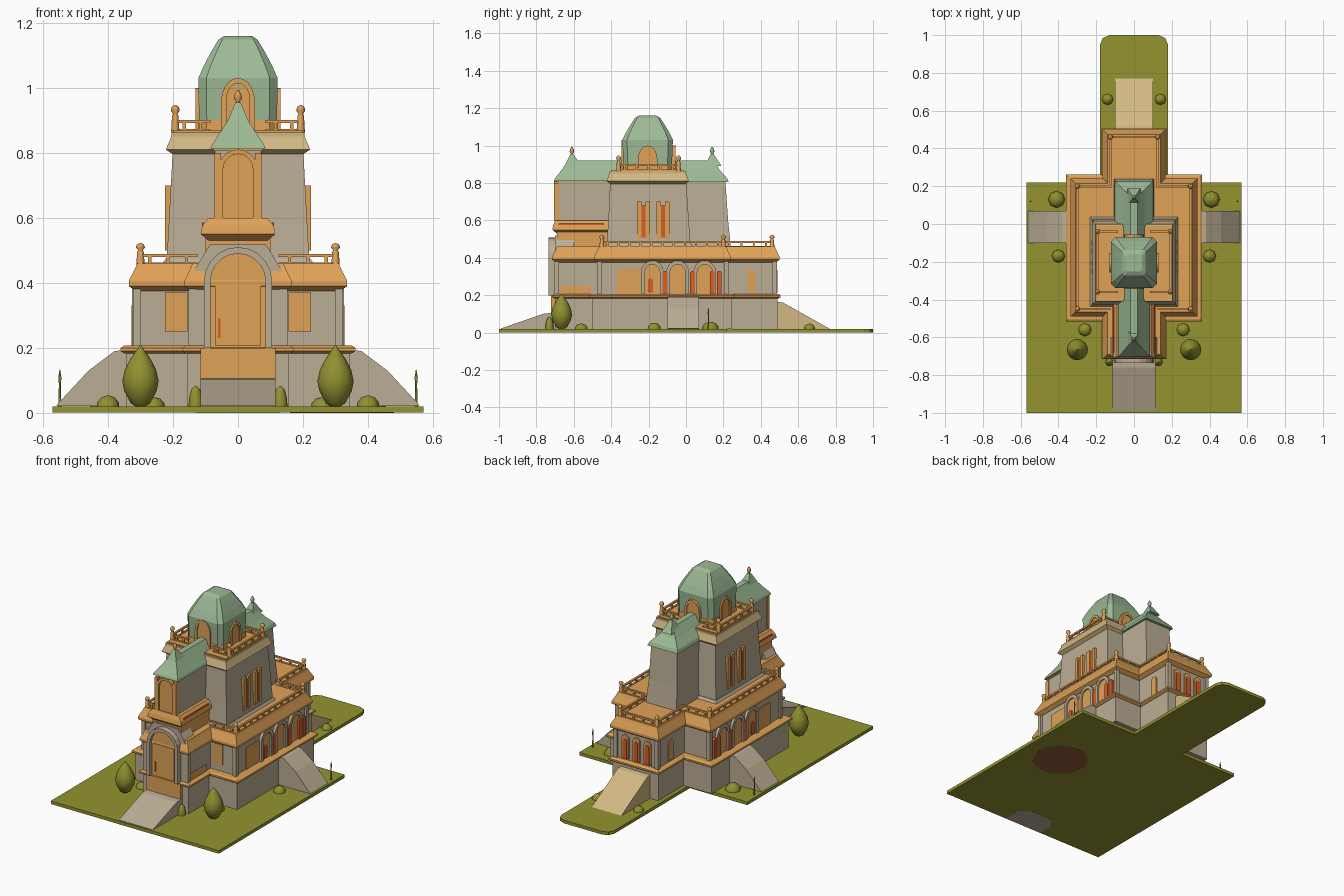
import bpy, bmesh, math
from mathutils import Matrix, Vector

if "Cube" in bpy.data.objects:
    bpy.data.objects.remove(bpy.data.objects["Cube"])

def material(name, r, g, b):
    m = bpy.data.materials.new(name)
    m.diffuse_color = [((c / 255 + 0.055) / 1.055) ** 2.4 for c in (r, g, b)] + [1]
    m.use_nodes = True
    m.node_tree.nodes["Principled BSDF"].inputs["Base Color"].default_value = m.diffuse_color
    return m

STONE = material("grey stone", 187, 174, 149)
ORANGE = material("orange sandstone", 224, 162, 87)
TAN = material("tan paving", 210, 184, 132)
GREEN = material("copper green roof", 157, 186, 149)
GRASS = material("olive grass", 147, 148, 47)
LEAF = material("olive leaves", 143, 145, 48)
RED = material("red window", 216, 94, 38)
BROWN = material("brown earth", 150, 90, 58)

def finish(name, bm, mat, smooth=False):
    bmesh.ops.recalc_face_normals(bm, faces=bm.faces)
    me = bpy.data.meshes.new(name)
    bm.to_mesh(me)
    bm.free()
    me.materials.append(mat)
    for p in me.polygons:
        p.use_smooth = smooth and len(p.vertices) == 4
    ob = bpy.data.objects.new(name, me)
    bpy.context.collection.objects.link(ob)
    return ob

def loft(name, levels, mat):
    """Stack of (outline, z) rings with end caps."""
    bm = bmesh.new()
    rings = [[bm.verts.new((x, y, z)) for x, y in pts] for pts, z in levels]
    n = len(rings[0])
    for a, b in zip(rings, rings[1:]):
        for i in range(n):
            j = (i + 1) % n
            bm.faces.new((a[i], a[j], b[j], b[i]))
    bm.faces.new(rings[0][::-1])
    bm.faces.new(rings[-1])
    return finish(name, bm, mat)

def rect(w, y0, y1, cx=0):
    return [(cx - w, y0), (cx + w, y0), (cx + w, y1), (cx - w, y1)]

def box(name, x0, x1, y0, y1, z0, z1, mat):
    r = rect((x1 - x0) / 2, y0, y1, (x0 + x1) / 2)
    return loft(name, [(r, z0), (r, z1)], mat)

def cross(a, b, y0, y1, y2, y3, o=0):
    right = [(b + o, y0 - o), (b + o, y1 - o), (a + o, y1 - o),
             (a + o, y2 + o), (b + o, y2 + o), (b + o, y3 + o)]
    return right + [(-x, y) for x, y in reversed(right)]

def plate(name, pts, origin, angle, depth, mat):
    """Extrude a (u, z) outline towards its facing; angle 0 faces -y, 90 faces +x."""
    bm = bmesh.new()
    back = [bm.verts.new((u, 0, z)) for u, z in pts]
    front = [bm.verts.new((u, -depth, z)) for u, z in pts]
    n = len(pts)
    for i in range(n):
        j = (i + 1) % n
        bm.faces.new((back[i], back[j], front[j], front[i]))
    bm.faces.new(back)
    bm.faces.new(front[::-1])
    bm.transform(Matrix.Translation(origin) @ Matrix.Rotation(math.radians(angle), 4, 'Z'))
    return finish(name, bm, mat)

def arch_pts(w, z0, z1, point=1.0):
    zs = z1 - w * point
    return [(w * math.cos(t), zs + w * point * math.sin(t))
            for t in [math.pi * i / 10 for i in range(11)]] + [(-w, z0), (w, z0)]

def arch(name, origin, angle, w, z0, z1, inner, trim=STONE, t=0.02, depth=0.02, point=1.0):
    """Panel set inside a raised arched surround."""
    o, i = arch_pts(w, z0, z1, point), arch_pts(w - t, z0, z1 - t, point)
    ring = [o[12]] + o[:11] + [o[11]] + [i[11]] + i[:11][::-1] + [i[12]]
    plate(name + "_surround", ring, origin, angle, depth, trim)
    plate(name + "_panel", i, origin, angle, depth * 0.4, inner)

def lathe(name, prof, loc, mat, seg=16, smooth=True):
    bm = bmesh.new()
    rings = [[bm.verts.new((loc[0] + r * math.cos(2 * math.pi * i / seg),
                            loc[1] + r * math.sin(2 * math.pi * i / seg), loc[2] + z))
              for i in range(seg)] for r, z in prof]
    for a, b in zip(rings, rings[1:]):
        for i in range(seg):
            j = (i + 1) % seg
            bm.faces.new((a[i], a[j], b[j], b[i]))
    bm.faces.new(rings[0][::-1])
    bm.faces.new(rings[-1])
    return finish(name, bm, mat, smooth)

def post(x, y, z, h):
    lathe("rail_post", [(.013, 0), (.010, h * .6), (.007, h * .68), (.014, h * .8),
                        (.011, h * .93), (.003, h)], (x, y, z), ORANGE, 8)

def railing(a, b, z, h):
    a, b = Vector(a), Vector(b)
    r = .006
    for lo, hi in ((0, .008), (h - .01, h)):
        box("rail_bar", min(a.x, b.x) - r, max(a.x, b.x) + r, min(a.y, b.y) - r,
            max(a.y, b.y) + r, z + lo, z + hi, ORANGE)
    n = max(1, round((b - a).length / .06))
    for i in range(n):
        p = a.lerp(b, (i + .5) / n)
        box("baluster", p.x - .005, p.x + .005, p.y - .005, p.y + .005, z, z + h, ORANGE)

# Lawn with rounded rear strip
half = [(.57, -1), (.57, .22), (.18, .22), (.18, .95), (.165, .985), (.13, 1)]
lawn = half + [(-x, y) for x, y in reversed(half)]
loft("lawn", [(lawn, .001), (lawn, .02)], GRASS)
lathe("underside_earth", [(.16, 0), (.16, .004)], (.32, -.28, 0), BROWN, 16, False)
loft("underside_paving", [([(-.13, -.999), (.13, -.999), (.13, -.9), (.08, -.84), (-.08, -.84),
                            (-.13, -.9)], z) for z in (0, .004)], STONE)

# Plinth and its ledge
P = (.345, .155, -.70, -.50, .245, .49)
loft("plinth", [(cross(*P), .02), (cross(*P), .19)], STONE)
loft("plinth_ledge", [(cross(*P, .004), .182), (cross(*P, .016), .19), (cross(*P, .016), .2),
                      (cross(*P, .005), .207)], ORANGE)

# Ramps on four sides
plate("front_ramp", [(-.66, .02), (-.66, .11), (-.76, .102), (-.99, .022), (-.99, .01)],
      (-.115, 0, 0), 90, .23, STONE)
plate("rear_ramp", [(.45, .02), (.45, .17), (.52, .16), (.77, .02)], (-.1, 0, 0), 90, .2, TAN)
for s in (1, -1):
    plate("side_ramp", [(s * .34, .02), (s * .34, .195), (s * .38, .19), (s * .46, .13),
                        (s * .56, .022)], (0, .07, 0), 0, .17, STONE)

# Ground storey with sloping eave
W = (.31, .14, -.69, -.465, .215, .475)
loft("ground_storey", [(cross(*W), .2), (cross(*W), .41)], STONE)
loft("ground_eave", [(cross(*W, .004), .375), (cross(*W, .026), .39), (cross(*W, .026), .405),
                     (cross(*W, .006), .445), (cross(*W, .0), .46)], ORANGE)
for s in (1, -1):
    for x, y in ((.31, -.465), (.31, .215), (.14, .475), (.14, -.69)):
        box("corner_pilaster", s * x - .012, s * x + .012, y - .012, y + .012, .2, .39, STONE)
    # Side arcade with red windows
    for y in (-.18, -.045, .10):
        arch("side_arch", (s * .31, y, 0), s * 90, .06, .207, .385, ORANGE, depth=.016)
    for y in (-.112, .035, .14, .178):
        plate("narrow_window", arch_pts(.013, .207, .33), (s * .31, y, 0), s * 90, .017, RED)
    plate("arcade_window", arch_pts(.014, .215, .29), (s * .316, -.19, 0), s * 90, .006, RED)
    plate("side_wall_panel", [(-.065, .207), (.065, .207), (.065, .34), (-.065, .34)],
          (s * .31, -.305, 0), s * 90, .005, ORANGE)
    plate("porch_side_panel", [(-.08, .207), (.08, .207), (.08, .25), (-.08, .25)],
          (s * .14, -.59, 0), s * 90, .005, ORANGE)
    plate("rear_wing_side_window", arch_pts(.022, .215, .34), (s * .14, .35, 0), s * 90, .006, ORANGE)
    # Terrace railings
    path = [(.13, -.45), (.3, -.45), (.3, .2), (.125, .2), (.125, .46), (0, .46)]
    for a, b in zip(path, path[1:]):
        railing((s * a[0], a[1]), (s * b[0], b[1]), .455, .034)
    for x, y in path[1:3] + path[4:5]:
        post(s * x, y, .455, .067)
    plate("front_wall_panel", [(-.035, .25), (.035, .25), (.035, .37), (-.035, .37)],
          (s * .19, -.465, 0), 0, .005, ORANGE)
for x in (-.075, 0, .075):
    plate("rear_window", arch_pts(.024, .215, .36), (x, .475, 0), 180, .008, ORANGE)
    plate("rear_window_glow", arch_pts(.014, .215, .335), (x, .482, 0), 180, .006, RED)

# Front porch: arched gable, doorway and steps panel
gable = [(-.14, .2), (.14, .2), (.14, .43), (.085, .52), (-.085, .52), (-.14, .43)]
plate("porch_gable", gable, (0, -.60, 0), 0, .10, STONE)
arch("porch_arch", (0, -.70, 0), 0, .105, .2, .51, ORANGE, t=.02, depth=.035)
plate("door", [(-.07, .207), (.07, .207), (.07, .40), (-.07, .40)], (0, -.713, 0), 0, .006, ORANGE)
plate("door_glow", [(-.062, .23), (-.054, .23), (-.054, .29), (-.062, .29)], (0, -.719, 0), 0, .004, RED)
plate("door_base", [(-.115, .105), (.115, .105), (.115, .2), (-.115, .2)], (0, -.70, 0), 0, .022, ORANGE)

# Front tower
box("front_tower_base", -.10, .10, -.69, -.40, .45, .55, ORANGE)
loft("front_tower_cornice", [(rect(.09, -.69, -.4), .53), (rect(.115, -.715, -.4), .55),
                             (rect(.11, -.71, -.4), .575), (rect(.09, -.70, -.4), .60)], ORANGE)
box("front_tower", -.07, .07, -.685, -.38, .59, .82, STONE)
arch("front_tower_arch", (0, -.685, 0), 0, .06, .6, .81, ORANGE, ORANGE, .014, .02)
box("front_tower_band", -.075, .075, -.692, -.38, .805, .82, ORANGE)
for s in (1, -1):
    box("front_tower_pier", s * .063 - .01, s * .063 + .01, -.705, -.68, .6, .8, ORANGE)
    plate("cornice_glow", [(-.12, .572), (.12, .572), (.12, .585), (-.12, .585)],
          (s * .105, -.56, 0), s * 90, .005, RED)

# Main tower and rear stair block
loft("main_tower", [(rect(.22, -.425, .025), .455), (rect(.212, -.415, .015), .6),
                    (rect(.2, -.405, 0), .82)], STONE)
loft("rear_block", [(rect(.105, -.05, .24), .455), (rect(.095, -.05, .225), .6),
                    (rect(.088, -.05, .21), .815)], STONE)
loft("tower_base_band", [(rect(.235, -.44, .04), .455), (rect(.222, -.427, .027), .475)], STONE)
loft("tower_cornice", [(rect(.2, -.405, 0), .795), (rect(.222, -.425, .015), .81),
                       (rect(.205, -.41, 0), .85), (rect(.205, -.41, 0), .862)], TAN)
box("tower_terrace", -.2, .2, -.40, -.01, .85, .868, ORANGE)
for s in (1, -1):
    for y in (-.25, -.205, -.145, -.1):
        box("tower_window_pier", s * .212 - .012, s * .212 + .012, y - .012, y + .012, .5, .70, ORANGE)
    for y in (-.2275, -.1225):
        box("tower_window", s * .208 - .010, s * .208 + .010, y - .012, y + .012, .51, .68, RED)
    # Upper railings
    for y in (-.36, -.04):
        railing((s * .19, y), (s * .09, y), .865, .036)
        post(s * .193, y, .862, .085)
    railing((s * .193, -.36), (s * .193, -.04), .865, .036)

# Hipped green wing roofs
loft("front_roof", [(rect(.085, -.705, -.3), .812), (rect(.08, -.70, -.3), .825),
                    (rect(.05, -.665, -.3), .87), (rect(.018, -.63, -.3), .92)], GREEN)
loft("rear_roof", [(rect(.102, -.1, .228), .805), (rect(.095, -.1, .22), .825),
                   (rect(.055, -.1, .18), .87), (rect(.018, -.1, .15), .92)], GREEN)
for y, mat in ((-.61, ORANGE), (.14, GREEN)):
    loft("roof_peak", [(rect(.035, y - .04, y + .05), .89), (rect(.008, y - .008, y + .008), .955)], GREEN)
    lathe("roof_finial", [(.008, 0), (.006, .02), (.012, .03), (.010, .042), (.003, .055)],
          (0, y, .938), mat, 8)

# Main dome, square with chamfered corners
def cham(w, d, c=.2, y=-.205):
    k = c * min(w, d)
    q = [(w, d - k), (w - k, d), (k - w, d), (-w, d - k), (-w, k - d), (k - w, -d), (w - k, -d), (w, k - d)]
    return [(x, y + v) for x, v in q]
loft("dome", [(cham(w, d), z) for w, d, z in
              ((.12, .13, .9), (.122, .135, 1.03), (.104, .116, 1.07), (.083, .092, 1.11),
               (.06, .068, 1.148), (.042, .046, 1.16))], GREEN)
loft("dome_base", [(cham(.123, .134), .86), (cham(.121, .132), .9)], ORANGE)
for o, ang in (((0, -.30, 0), 0), ((.085, -.205, 0), 90), ((-.085, -.205, 0), -90), ((0, -.10, 0), 180)):
    top = 1.03 if ang == 0 else 1.0
    arch("dome_dormer", o, ang, .052, .865, top, ORANGE, ORANGE, .016, .045, 1.4)
    plate("dormer_panel", arch_pts(.04, .865, top - .014, 1.4), o, ang, .039, ORANGE)

# Cypress trees, shrubs and saplings
for s in (1, -1):
    lathe("cypress", [(.012, 0), (.03, .012), (.05, .05), (.056, .08), (.048, .115),
                      (.03, .15), (.012, .175), (.002, .19)], (s * .30, -.665, .018), LEAF)
    for x, y, r, h in ((.26, -.56, .035, .03), (.40, -.17, .035, .035), (.41, .13, .045, .04),
                       (.13, -.73, .022, .065), (.14, .66, .03, .03)):
        lathe("shrub", [(r, 0), (r * .95, h * .4), (r * .6, h * .85), (r * .15, h)],
              (s * x, y, .018), LEAF, 8)
    lathe("sapling", [(.005, 0), (.003, .07), (.005, .09), (.001, .115)], (s * .548, .12, .018), LEAF, 6)
